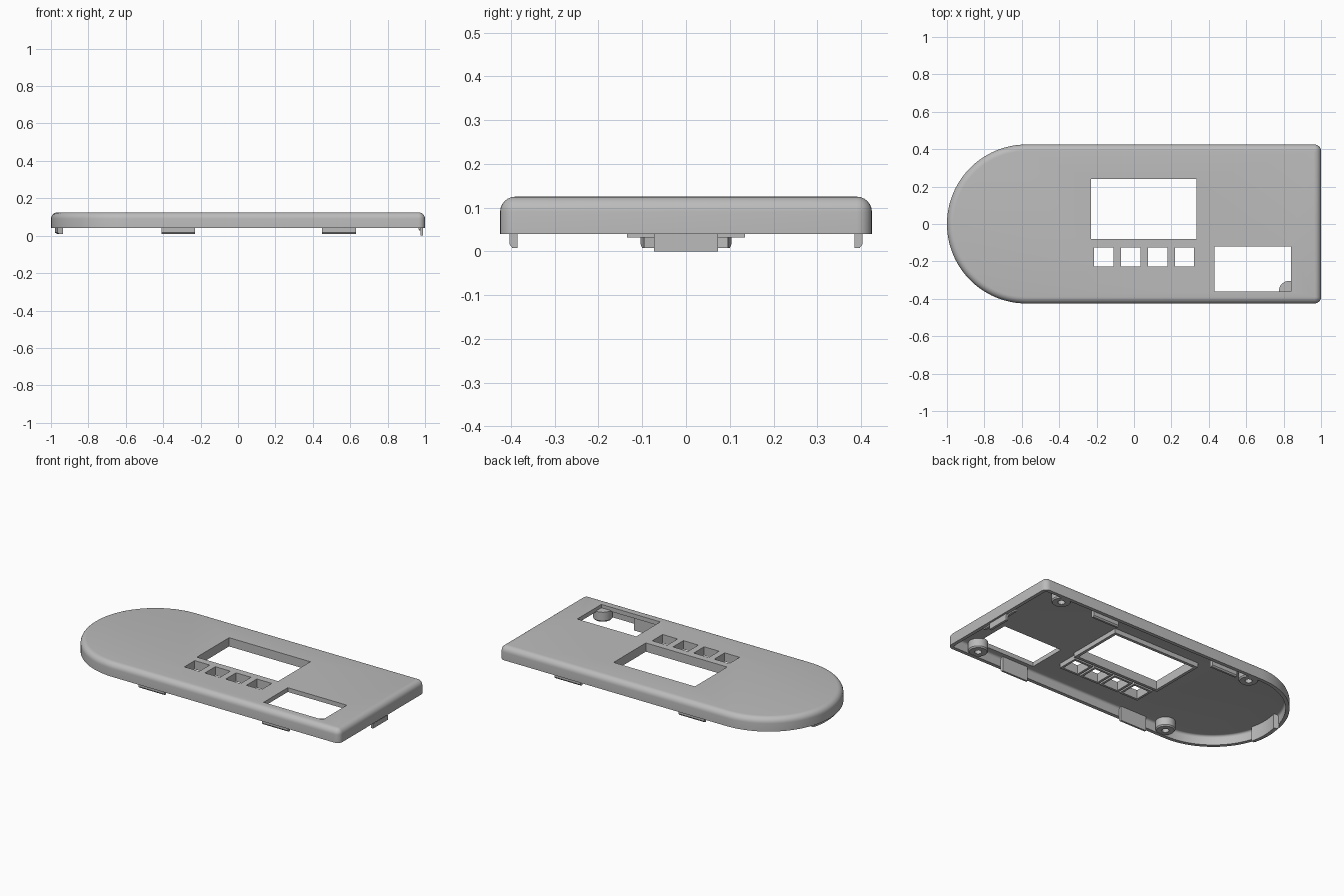
import bpy, bmesh
from math import sin, cos, pi, radians

if "Cube" in bpy.data.objects:
    bpy.data.objects.remove(bpy.data.objects["Cube"], do_unlink=True)

GREY = (0.5, 0.5, 0.5, 1)
mat = bpy.data.materials.new("plain_grey")
mat.use_nodes = True
mat.diffuse_color = GREY
mat.node_tree.nodes["Principled BSDF"].inputs["Base Color"].default_value = GREY

RIM, CEILING, TOP = 0.04, 0.098, 0.125
HALF, WALL, FILLET = 0.425, 0.022, 0.035


def finish(name, bm, smooth=True):
    bmesh.ops.recalc_face_normals(bm, faces=bm.faces)
    mesh = bpy.data.meshes.new(name)
    bm.to_mesh(mesh)
    bm.free()
    mesh.materials.append(mat)
    ob = bpy.data.objects.new(name, mesh)
    bpy.context.collection.objects.link(ob)
    bpy.ops.object.select_all(action="DESELECT")
    ob.select_set(True)
    bpy.context.view_layer.objects.active = ob
    if smooth:
        bpy.ops.object.shade_smooth_by_angle(angle=radians(30))
    return ob


def loft(bm, loops, caps=False, cyclic=False):
    """Skin a list of equal-length point loops with quads."""
    rings = [[bm.verts.new(p) for p in loop] for loop in loops]
    n = len(rings[0])
    pairs = list(zip(rings, rings[1:]))
    if cyclic:
        pairs.append((rings[-1], rings[0]))
    for a, b in pairs:
        for i in range(n):
            j = (i + 1) % n
            bm.faces.new((a[i], a[j], b[j], b[i]))
    if caps:
        bm.faces.new(rings[0])
        bm.faces.new(rings[-1])


def arc(cx, cy, r, a0, a1, steps):
    return [(cx + r * cos(a0 + (a1 - a0) * i / steps),
             cy + r * sin(a0 + (a1 - a0) * i / steps)) for i in range(steps + 1)]


def outline(inset, z):
    """Panel outline: half-round at one end, small corners at the other."""
    r = max(FILLET - inset, 0.003)
    cx, cy = 1 - inset - r, HALF - inset - r
    pts = arc(HALF - 1, 0, HALF - inset, pi / 2, 3 * pi / 2, 48)
    pts += arc(cx, -cy, r, -pi / 2, 0, 6) + arc(cx, cy, r, 0, pi / 2, 6)
    return [(x, y, z) for x, y in pts]


def rect(x0, x1, y0, y1, z, grow=0):
    return [(x0 - grow, y0 - grow, z), (x1 + grow, y0 - grow, z),
            (x1 + grow, y1 + grow, z), (x0 - grow, y1 + grow, z)]


def circle(x, y, r, z, n=32):
    return [(px, py, z) for px, py in arc(x, y, r, 0, 2 * pi, n)[:-1]]


# Openings: screen, port and a row of four buttons
screen = (-0.23, 0.335, -0.08, 0.24)
port = (0.43, 0.84, -0.36, -0.12)
buttons = [(x, x + 0.104, -0.228, -0.125) for x in (-0.213, -0.07, 0.074, 0.218)]

# Hollow shell with a rounded upper edge
steps = 6
inner_r = 0.015
quarter = [i * pi / 2 / steps for i in range(steps + 1)]
loops = [outline(WALL + inner_r * (1 - cos(a)), CEILING - inner_r * (1 - sin(a)))
         for a in reversed(quarter)]
loops += [outline(WALL, RIM), outline(0, RIM)]
loops += [outline(FILLET * (1 - cos(a)), TOP - FILLET * (1 - sin(a))) for a in quarter]
bm = bmesh.new()
loft(bm, loops, caps=True)
shell = finish("cover_shell", bm, smooth=False)

bm = bmesh.new()
for hole in [screen, port] + buttons:
    loft(bm, [rect(*hole, 0.05), rect(*hole, 0.2)], caps=True)
cutter = finish("opening_cutter", bm, smooth=False)
cutter.hide_render = True
bpy.context.view_layer.objects.active = shell
shell.select_set(True)
cut = shell.modifiers.new("openings", "BOOLEAN")
cut.operation, cut.solver, cut.object = "DIFFERENCE", "EXACT", cutter
bpy.ops.object.modifier_apply(modifier=cut.name)
bpy.data.objects.remove(cutter, do_unlink=True)
bpy.context.view_layer.objects.active = shell
shell.select_set(True)
bpy.ops.object.shade_smooth_by_angle(angle=radians(30))


# Raised frames under the screen and the buttons
def frame(name, hole, thick, low):
    bm = bmesh.new()
    high = CEILING + 0.005
    loft(bm, [rect(*hole, high), rect(*hole, low),
              rect(*hole, low, thick), rect(*hole, high, thick)], cyclic=True)
    finish(name, bm, smooth=False)


frame("screen_frame", screen, 0.018, 0.07)
for i, hole in enumerate(buttons):
    frame(f"button_frame_{i + 1}", hole, 0.014, 0.07)

# Screw bosses with blind holes
for end, x in (("round_end", -0.53), ("square_end", 0.83)):
    for side, y in (("front", -0.36), ("back", 0.36)):
        bm = bmesh.new()
        profile = [(0.056, 0.104), (0.056, 0.05), (0.05, RIM + 0.002),
                   (0.02, RIM + 0.002), (0.02, 0.085)]
        loft(bm, [circle(x, y, r, z) for r, z in profile], caps=True)
        finish(f"screw_boss_{end}_{side}", bm)

# Straight snap clips along both long walls
for side, s in (("front", -1), ("back", 1)):
    for end, x0 in (("round_end", -0.41), ("square_end", 0.45)):
        bm = bmesh.new()
        section = [(0.385, 0.1), (0.385, 0.008), (0.397, 0.008), (0.4035, 0.016), (0.4035, 0.1)]
        loft(bm, [[(x, s * y, z) for y, z in section] for x in (x0, x0 + 0.18)], caps=True)
        finish(f"snap_clip_{end}_{side}", bm, smooth=False)

# Curved snap clip inside the round end
bm = bmesh.new()
section = [(0.372, 0.1), (0.372, 0.008), (0.39, 0.008), (0.4035, 0.016), (0.4035, 0.1)]
half_angle = 0.26
loft(bm, [[(HALF - 1 + r * cos(a), r * sin(a), z) for r, z in section]
          for a in [pi - half_angle + half_angle * i / 6 for i in range(13)]], caps=True)
finish("curved_snap_clip", bm)

# Stepped tab inside the square end
bm = bmesh.new()
loft(bm, [rect(0.965, 0.979, -0.135, 0.135, z) for z in (0.032, 0.1)], caps=True)
loft(bm, [rect(0.975, 0.99, -0.073, 0.073, z) for z in (0.0, 0.03)], caps=True)
loft(bm, [rect(0.967, 0.988, -0.073, 0.073, z) for z in (0.028, 0.06)], caps=True)
finish("end_tab", bm, smooth=False)
